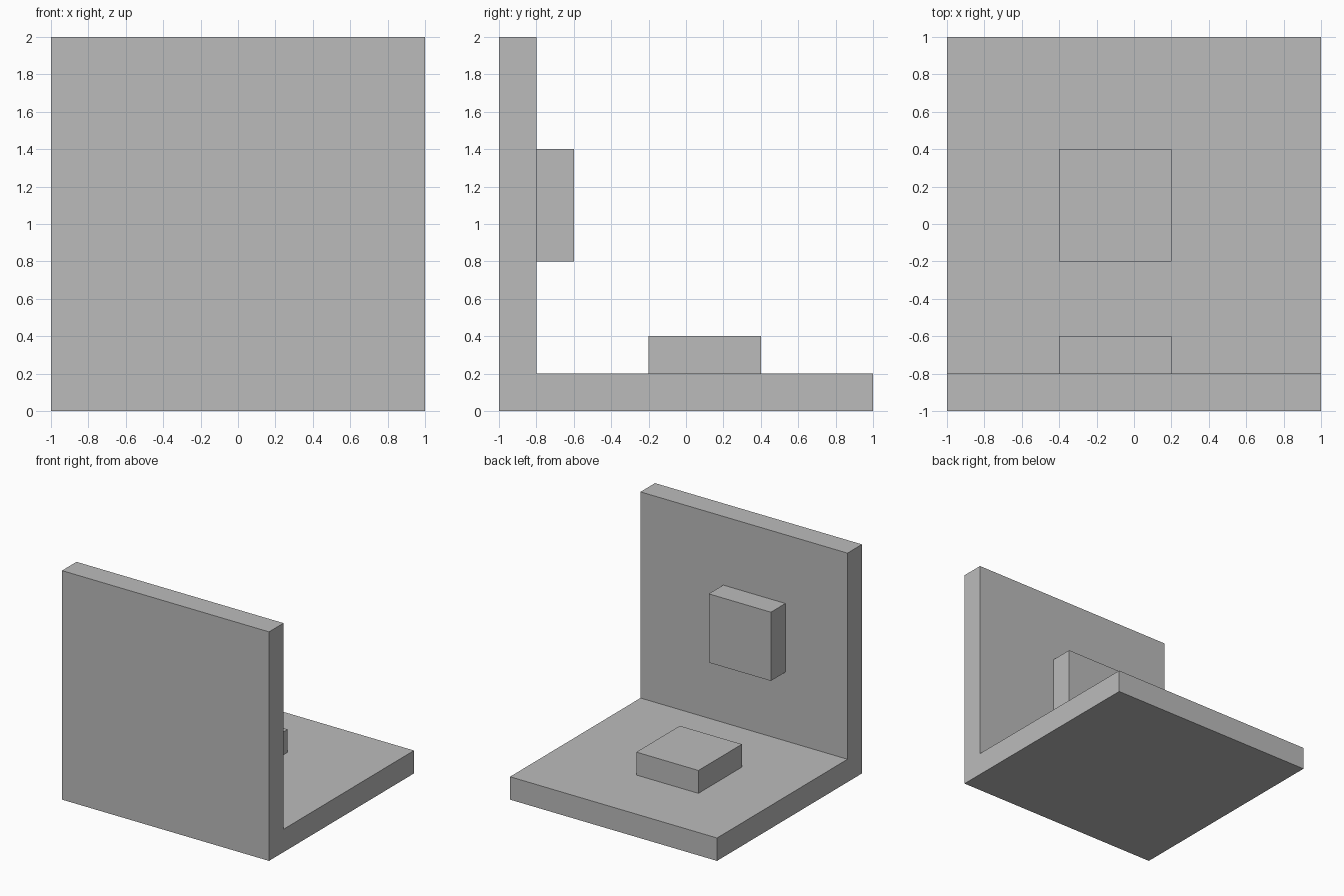
import bpy
import bmesh
from mathutils import Vector

cube = bpy.data.objects.get("Cube")
if cube:
    bpy.data.objects.remove(cube, do_unlink=True)

# Single plain grey
grey = bpy.data.materials.new("plain_grey")
grey.use_nodes = True
colour = (0.5, 0.5, 0.5, 1)
grey.diffuse_color = colour
grey.node_tree.nodes["Principled BSDF"].inputs["Base Color"].default_value = colour


def extrude_profile(name, profile, x_min, x_max):
    """Extrude a closed (y, z) outline along x into a solid."""
    bm = bmesh.new()
    face = bm.faces.new([bm.verts.new((x_min, y, z)) for y, z in profile])
    result = bmesh.ops.extrude_face_region(bm, geom=[face], use_keep_orig=True)
    moved = [v for v in result["geom"] if isinstance(v, bmesh.types.BMVert)]
    bmesh.ops.translate(bm, verts=moved, vec=Vector((x_max - x_min, 0, 0)))
    bmesh.ops.recalc_face_normals(bm, faces=bm.faces)
    mesh = bpy.data.meshes.new(name)
    bm.to_mesh(mesh)
    bm.free()
    mesh.materials.append(grey)
    obj = bpy.data.objects.new(name, mesh)
    bpy.context.collection.objects.link(obj)
    return obj


def rectangle(y0, y1, z0, z1):
    return [(y0, z0), (y1, z0), (y1, z1), (y0, z1)]


# L-shaped body: upright wall at the front, floor slab behind it
T = 0.2
extrude_profile("wall_and_floor",
                [(-1, 0), (1, 0), (1, T), (T - 1, T), (T - 1, 2), (-1, 2)], -1, 1)

# Square pads on the inner faces
extrude_profile("wall_pad", rectangle(T - 1, 2 * T - 1, 0.8, 1.4), -0.4, 0.2)
extrude_profile("floor_pad", rectangle(-0.2, 0.4, T, 2 * T), -0.4, 0.2)
